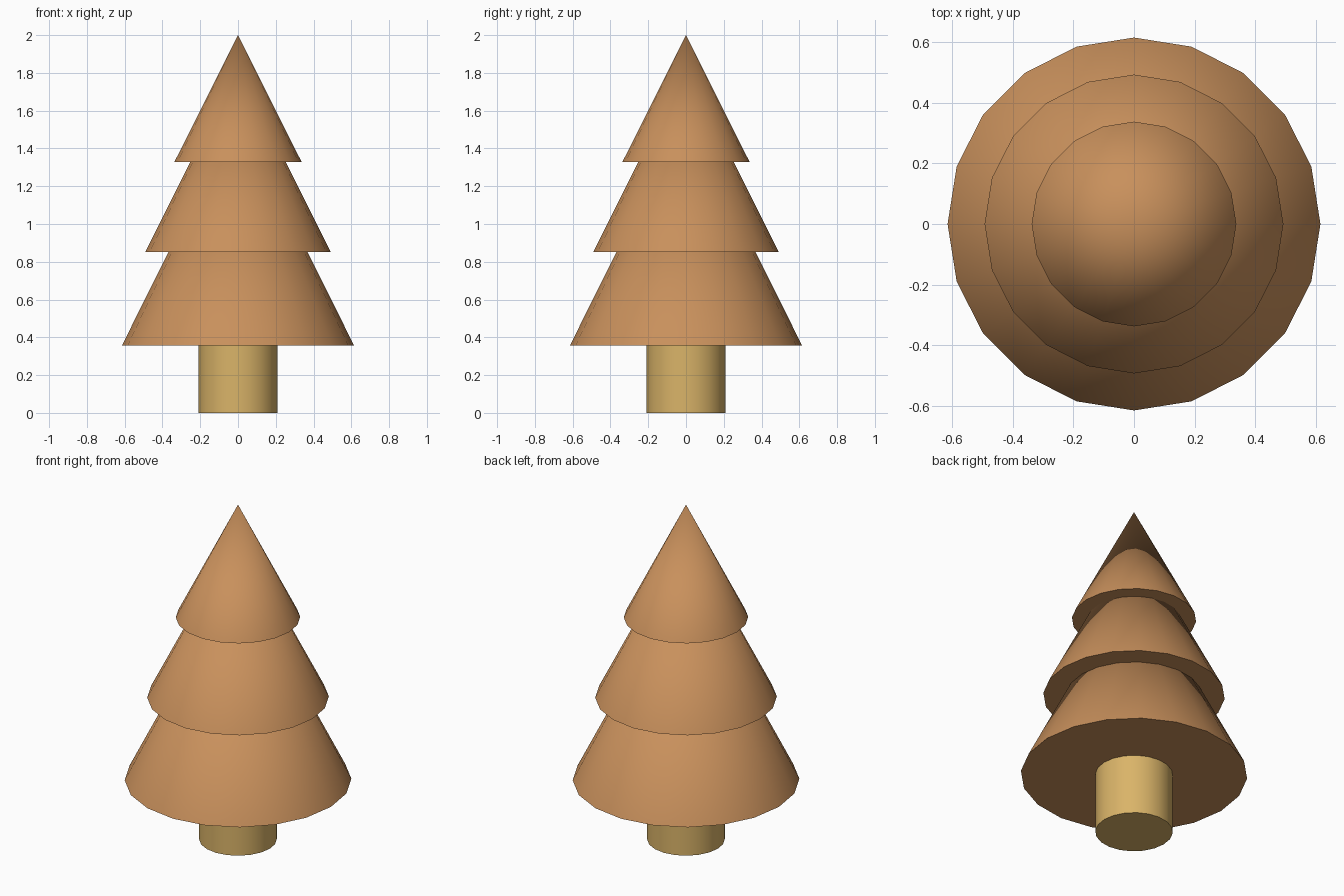
import bpy

if "Cube" in bpy.data.objects:
    bpy.data.objects.remove(bpy.data.objects["Cube"])

SIDES = 20


def material(name, rgb):
    mat = bpy.data.materials.new(name)
    mat.diffuse_color = (*rgb, 1)
    mat.use_nodes = True
    mat.node_tree.nodes["Principled BSDF"].inputs["Base Color"].default_value = mat.diffuse_color
    return mat


def finish(name, mat):
    obj = bpy.context.object
    obj.name = name
    obj.data.materials.append(mat)
    bpy.ops.object.shade_smooth_by_angle()  # keeps the rims sharp
    return obj


foliage = material("foliage", (0.58, 0.28, 0.107))
wood = material("wood", (0.70, 0.456, 0.14))

# Trunk: plain cylinder reaching the lowest tier
TRUNK_TOP = 0.36
bpy.ops.mesh.primitive_cylinder_add(vertices=SIDES, radius=0.21, depth=TRUNK_TOP,
                                    location=(0, 0, TRUNK_TOP / 2))
finish("trunk", wood)

# Branch tiers: overlapping capped cones (name, rim radius, rim height, tip height)
tiers = [
    ("lower_branches", 0.614, 0.358, 1.59),
    ("middle_branches", 0.492, 0.851, 1.83),
    ("top_branches", 0.337, 1.328, 2.0),
]
for name, radius, base, tip in tiers:
    bpy.ops.mesh.primitive_cone_add(vertices=SIDES, radius1=radius, radius2=0,
                                    depth=tip - base,
                                    location=(0, 0, (base + tip) / 2))
    finish(name, foliage)
